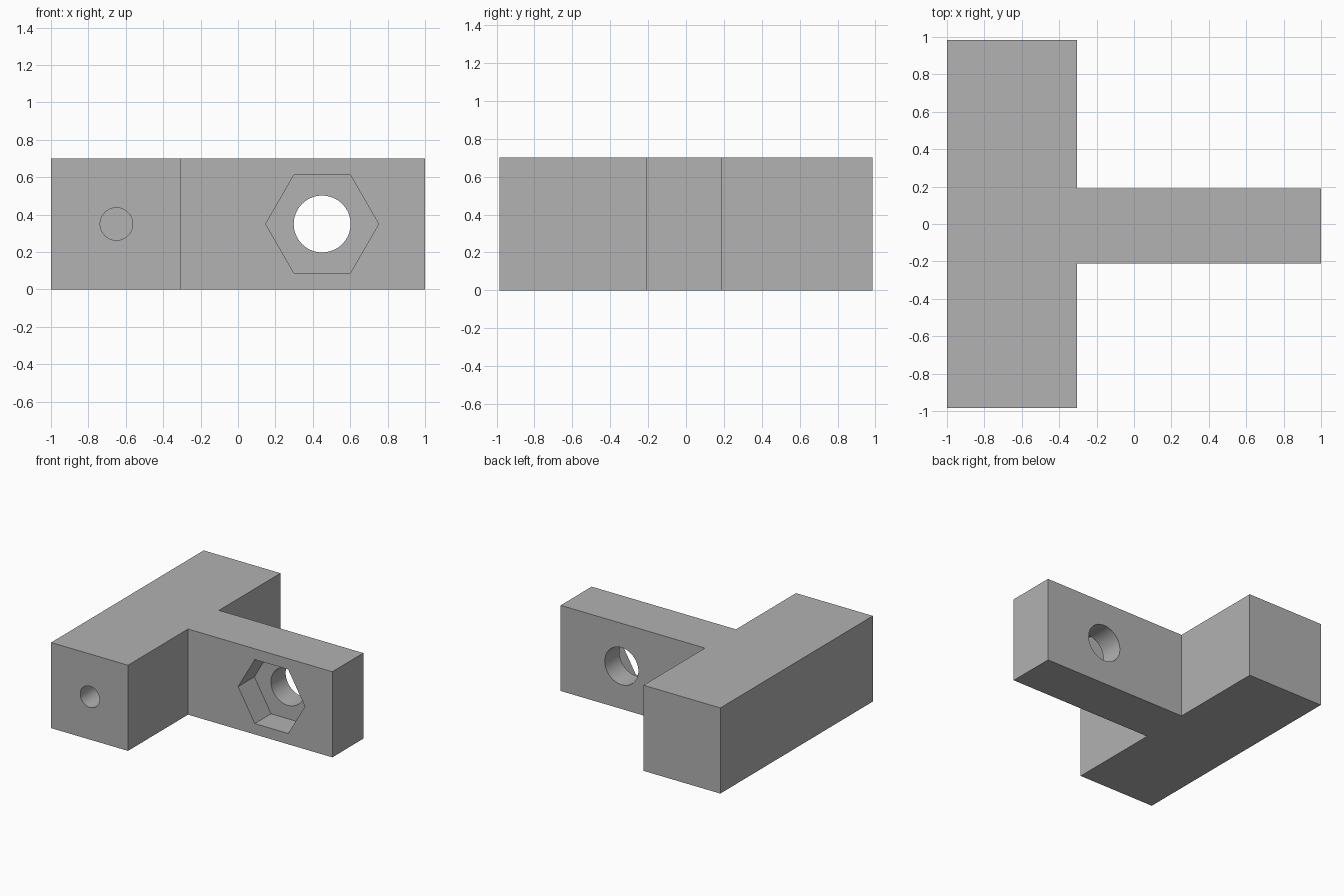
import bpy, bmesh
from math import cos, sin, tau
from mathutils import Vector

cube = bpy.data.objects.get("Cube")
if cube:
    bpy.data.objects.remove(cube, do_unlink=True)

grey = bpy.data.materials.new("plain grey")
grey.use_nodes = True
colour = (0.445, 0.445, 0.445, 1)
grey.diffuse_color = colour
grey.node_tree.nodes["Principled BSDF"].inputs["Base Color"].default_value = colour


def prism(name, outline, sweep):
    """Extrude a closed outline along a vector."""
    bm = bmesh.new()
    face = bm.faces.new([bm.verts.new(p) for p in outline])
    result = bmesh.ops.extrude_face_region(bm, geom=[face], use_keep_orig=True)
    moved = [v for v in result["geom"] if isinstance(v, bmesh.types.BMVert)]
    bmesh.ops.translate(bm, verts=moved, vec=Vector(sweep))
    bmesh.ops.recalc_face_normals(bm, faces=bm.faces)
    mesh = bpy.data.meshes.new(name)
    bm.to_mesh(mesh)
    bm.free()
    mesh.materials.append(grey)
    obj = bpy.data.objects.new(name, mesh)
    bpy.context.collection.objects.link(obj)
    return obj


def bore(name, sides, radius, x, z, y_start, y_end):
    """Regular prism running along y, used as a cutter."""
    ring = [(x + radius * cos(tau * i / sides), y_start,
             z + radius * sin(tau * i / sides)) for i in range(sides)]
    obj = prism(name, ring, (0, y_end - y_start, 0))
    obj.hide_render = True
    return obj


# T-shaped block
LEFT, STEP, RIGHT = -1, -0.305, 1
END, FRONT, BACK = 0.985, -0.21, 0.19
HEIGHT, MID = 0.7, 0.35
outline = [(LEFT, -END), (STEP, -END), (STEP, FRONT), (RIGHT, FRONT),
           (RIGHT, BACK), (STEP, BACK), (STEP, END), (LEFT, END)]
block = prism("t_block", [(x, y, 0) for x, y in outline], (0, 0, HEIGHT))

# Blind screw hole, hexagonal nut pocket and through hole
cutters = [
    bore("screw_hole_cutter", 48, 0.087, -0.65, MID, -END - 0.1, 0.2),
    bore("nut_pocket_cutter", 6, 0.302, 0.45, MID, FRONT - 0.1, 0),
    bore("bolt_hole_cutter", 64, 0.152, 0.45, MID, FRONT - 0.15, BACK + 0.1),
]
bpy.ops.object.select_all(action="DESELECT")
block.select_set(True)
bpy.context.view_layer.objects.active = block
for cutter in cutters:
    mod = block.modifiers.new(cutter.name, "BOOLEAN")
    mod.operation = "DIFFERENCE"
    mod.solver = "EXACT"
    mod.object = cutter
    bpy.ops.object.modifier_apply(modifier=mod.name)
    bpy.data.objects.remove(cutter, do_unlink=True)

# Smooth bores, crisp edges
bpy.ops.object.shade_smooth_by_angle(angle=0.5)
